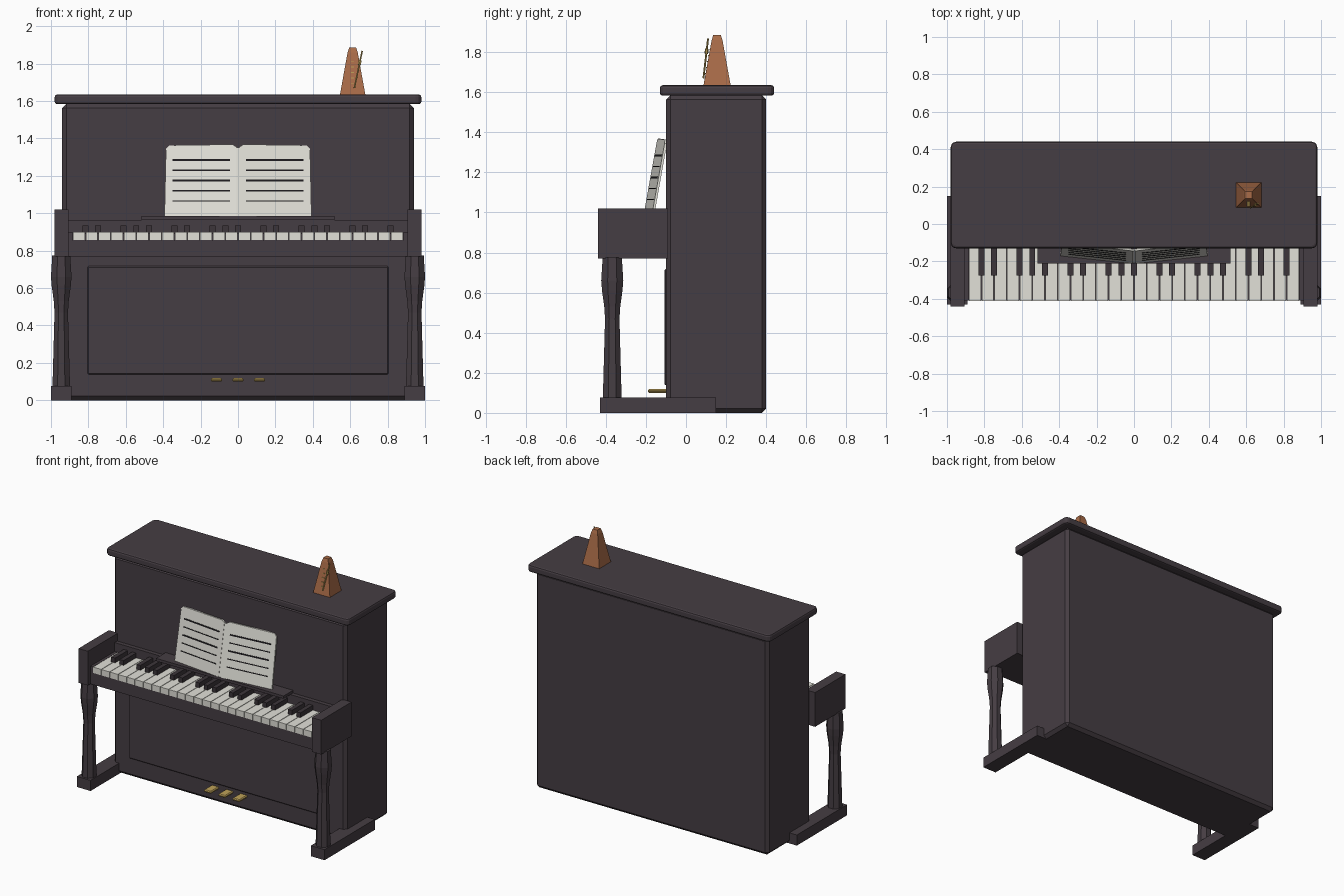
import bpy, bmesh, math
from mathutils import Vector

if "Cube" in bpy.data.objects:
    bpy.data.objects.remove(bpy.data.objects["Cube"], do_unlink=True)


def material(name, r, g, b):
    m = bpy.data.materials.new(name)
    m.use_nodes = True
    m.diffuse_color = (r, g, b, 1)
    bsdf = next(n for n in m.node_tree.nodes if n.type == 'BSDF_PRINCIPLED')
    bsdf.inputs["Base Color"].default_value = (r, g, b, 1)
    bsdf.inputs["Roughness"].default_value = 0.6
    return m


DARK = material("dark wood", 0.060, 0.047, 0.056)
EBONY = material("black key", 0.045, 0.036, 0.042)
IVORY = material("ivory", 0.76, 0.75, 0.69)
INK = material("ink", 0.012, 0.011, 0.013)
GOLD = material("brass", 0.52, 0.36, 0.10)
BROWN = material("brown wood", 0.40, 0.15, 0.065)


def finish(name, bm, mat):
    bmesh.ops.recalc_face_normals(bm, faces=bm.faces[:])
    me = bpy.data.meshes.new(name)
    bm.to_mesh(me)
    bm.free()
    me.materials.append(mat)
    ob = bpy.data.objects.new(name, me)
    bpy.context.collection.objects.link(ob)
    return ob


def bevel(ob, width, segments=1):
    mod = ob.modifiers.new("bevel", 'BEVEL')
    mod.width = width
    mod.segments = segments
    return ob


def add_box(bm, x, y, z):
    """Box from (min, max) ranges."""
    verts = bmesh.ops.create_cube(bm, size=1)["verts"]
    for v in verts:
        v.co = Vector([(a + b) / 2 + c * (b - a) for (a, b), c in zip((x, y, z), v.co)])


def box(name, x, y, z, mat=DARK):
    bm = bmesh.new()
    add_box(bm, x, y, z)
    return finish(name, bm, mat)


def loft(name, rings, mat):
    """Skin a list of equal-length point rings and cap both ends."""
    bm = bmesh.new()
    loops = [[bm.verts.new(p) for p in ring] for ring in rings]
    n = len(loops[0])
    for a, b in zip(loops, loops[1:]):
        for i in range(n):
            j = (i + 1) % n
            bm.faces.new((a[i], a[j], b[j], b[i]))
    bm.faces.new(loops[0][::-1])
    bm.faces.new(loops[-1])
    return finish(name, bm, mat)


def ring(cx, cy, z, half, sides):
    """Regular polygon with flat sides at distance half."""
    r = half / math.cos(math.pi / sides)
    angles = [(i + 0.5) * math.tau / sides for i in range(sides)]
    return [(cx + r * math.cos(a), cy + r * math.sin(a), z) for a in angles]


def mirrored(a, b, s):
    return (a, b) if s > 0 else (-b, -a)


# Cabinet and lid
bevel(box("cabinet", (-0.94, 0.94), (-0.10, 0.40), (0, 1.585)), 0.022)
bm = bmesh.new()
add_box(bm, (-0.98, 0.98), (-0.13, 0.44), (1.583, 1.635))
upright = [e for e in bm.edges if abs(e.verts[0].co.z - e.verts[1].co.z) > 0.01]
bmesh.ops.bevel(bm, geom=upright, offset=0.03, segments=3, affect='EDGES', profile=0.5)
rim = [e for e in bm.edges if abs(e.verts[0].co.z - e.verts[1].co.z) < 0.01]
bmesh.ops.bevel(bm, geom=rim, offset=0.013, segments=2, affect='EDGES', profile=0.5)
finish("lid", bm, DARK)
bevel(box("lower_panel", (-0.805, 0.805), (-0.108, -0.09), (0.138, 0.717)), 0.006)

# Keyboard case
box("key_bed", (-0.905, 0.905), (-0.41, -0.09), (0.77, 0.858))
box("fallboard", (-0.905, 0.905), (-0.13, -0.09), (0.858, 0.965))
box("music_shelf", (-0.515, 0.515), (-0.21, -0.09), (0.965, 0.985))

for s, side in ((1, "left"), (-1, "right")):
    box(side + "_arm", mirrored(0.905, 0.98, s), (-0.44, -0.09), (0.77, 1.02))
    box(side + "_key_block", mirrored(0.884, 0.91, s), (-0.41, -0.09), (0.85, 0.90))
    box(side + "_foot", mirrored(0.89, 1.0, s), (-0.43, 0.15), (0, 0.077))
    profile = [(0.07, 0.047), (0.25, 0.042), (0.47, 0.036), (0.53, 0.040),
               (0.61, 0.051), (0.66, 0.055), (0.775, 0.048)]
    loft(side + "_leg", [ring(s * 0.945, -0.368, z, h, 8) for z, h in profile], DARK)

# Keys
count, start = 26, -0.884
pitch = -2 * start / count
white, black = bmesh.new(), bmesh.new()
for k in range(count):
    x = start + k * pitch
    add_box(white, (x + 0.002, x + pitch - 0.002), (-0.412, -0.11), (0.857, 0.90))
    if k % 7 in (1, 2, 4, 5, 6):
        add_box(black, (x - 0.016, x + 0.016), (-0.275, -0.11), (0.89, 0.935))
finish("white_keys", white, IVORY)
finish("black_keys", black, EBONY)

# Pedals
for i, name in enumerate(("right", "middle", "left")):
    x = (i - 1) * 0.115
    bevel(box(name + "_pedal", (x - 0.03, x + 0.03), (-0.19, -0.09), (0.1, 0.118), GOLD), 0.006)


# Open music book: two pages leaning back, spine forward
def page_point(s, u, z, depth):
    return (s * u, -0.213 + 0.042 * u / 0.39 + 0.18 * (z - 0.985) + depth, z)


def page_plate(name, s, outline, front, back, mat):
    return loft(name, [[page_point(s, u, z, d) for u, z in outline] for d in (front, back)], mat)


sheet = [(0.008, 0.985), (0.393, 0.985), (0.385, 1.345), (0.368, 1.363), (0.03, 1.368), (0.008, 1.355)]
staves = [(1.285, 0.005), (1.23, 0.003), (1.175, 0.005), (1.12, 0.003), (1.065, 0.003)]
for s, side in ((1, "left"), (-1, "right")):
    page_plate(side + "_page", s, sheet, 0, 0.012, IVORY)
    for z, h in staves:
        line = [(0.043, z - h), (0.35, z - h), (0.35, z + h), (0.043, z + h)]
        page_plate(side + "_staff_line", s, line, -0.002, 0.001, INK)
spine = [(-0.009, 0.985), (0.009, 0.985), (0.009, 1.352), (-0.009, 1.352)]
page_plate("book_spine", 1, spine, 0.004, 0.014, IVORY)

# Metronome
mx, my = 0.613, 0.155
loft("metronome_body", [ring(mx, my, z, h, 4) for z, h in
                        ((1.633, 0.068), (1.86, 0.027), (1.885, 0.019))], BROWN)


def rod(name, a, b, radius, mat):
    a, b = Vector(a), Vector(b)
    turn = (b - a).to_track_quat('Z', 'Y')
    rings = [[p + turn @ Vector(c) for c in ring(0, 0, 0, radius, 6)] for p in (a, b)]
    return loft(name, rings, mat)


low, high = Vector((0.622, 0.087, 1.67)), Vector((0.664, 0.11, 1.868))
rod("metronome_pendulum", low, high, 0.004, GOLD)
rod("metronome_weight", low.lerp(high, 0.62), low.lerp(high, 0.74), 0.008, GOLD)
for i in range(5):
    z = 1.69 + i * 0.03
    y = my - 0.068 + (z - 1.633) * 0.181
    box("metronome_tick", (mx - 0.008, mx + 0.008), (y - 0.003, y + 0.004), (z, z + 0.005), GOLD)
